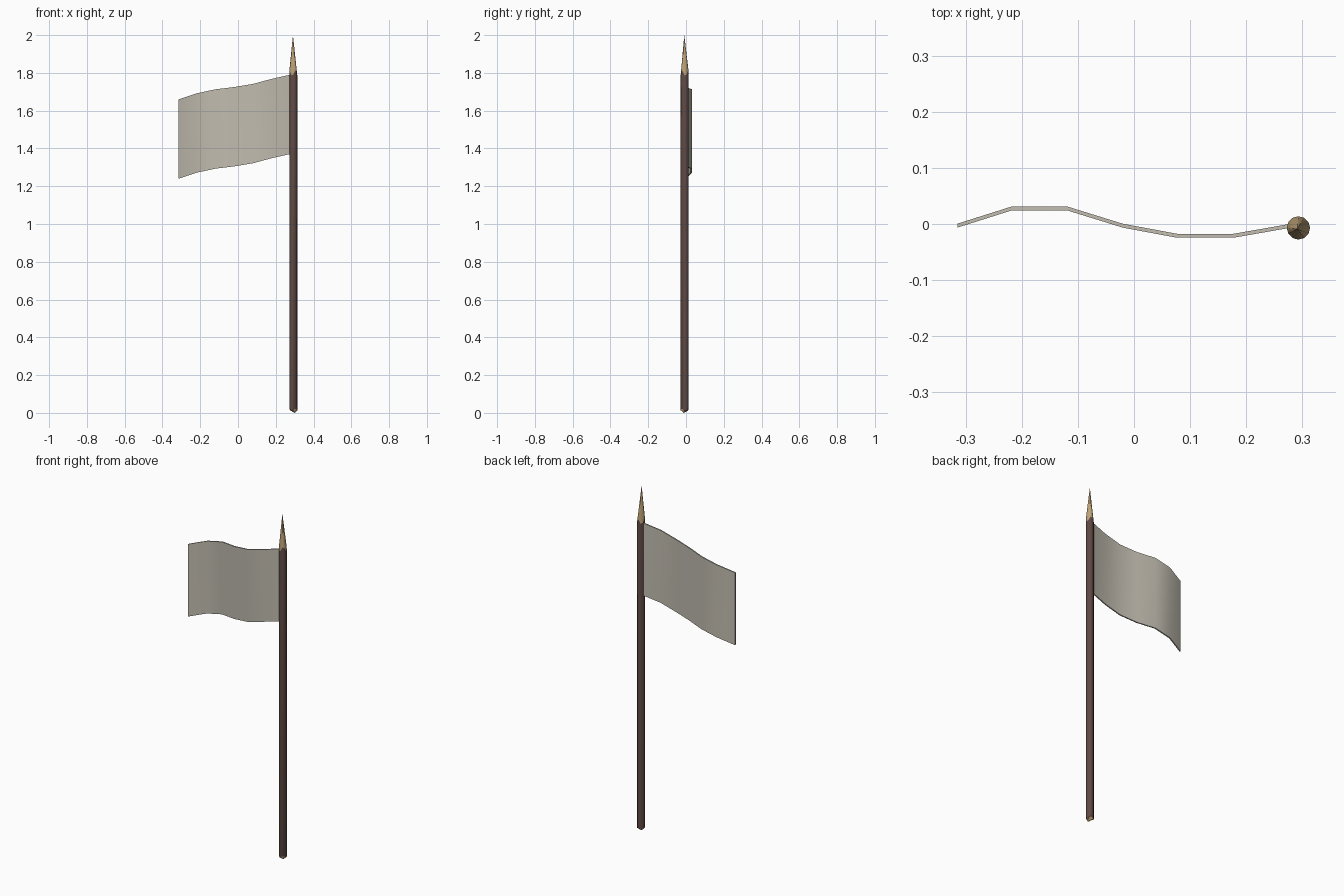
import bpy, bmesh, math

if "Cube" in bpy.data.objects:
    bpy.data.objects.remove(bpy.data.objects["Cube"])


def material(name, rgb):
    m = bpy.data.materials.new(name)
    m.diffuse_color = (*rgb, 1)
    m.use_nodes = True
    m.node_tree.nodes["Principled BSDF"].inputs["Base Color"].default_value = m.diffuse_color
    return m


bark = material("dark bark", (0.115, 0.068, 0.058))
cut_wood = material("cut wood", (0.52, 0.37, 0.19))
cloth = material("grey cloth", (0.53, 0.50, 0.43))


def finish(name, bm, mats, angle):
    bmesh.ops.recalc_face_normals(bm, faces=bm.faces[:])
    me = bpy.data.meshes.new(name)
    bm.to_mesh(me)
    bm.free()
    ob = bpy.data.objects.new(name, me)
    bpy.context.collection.objects.link(ob)
    for m in mats:
        me.materials.append(m)
    bpy.ops.object.select_all(action='DESELECT')
    bpy.context.view_layer.objects.active = ob
    ob.select_set(True)
    bpy.ops.object.shade_smooth_by_angle(angle=math.radians(angle))
    return ob


# Pole: rough-cut stake with a sharpened, unevenly carved point
CX, CY, R, N = 0.293, -0.007, 0.0208, 12
bm = bmesh.new()


def ring(z, wobble):
    out = []
    for i in range(N):
        a = 2 * math.pi * i / N
        out.append(bm.verts.new((CX + R * math.cos(a), CY + R * math.sin(a),
                                 z + wobble * math.cos(a * 3 + 2.6))))
    return out


low, high = ring(0.017, 0.006), ring(1.80, 0.015)
tip = bm.verts.new((CX - 0.002, CY - 0.002, 2.0))
foot = bm.verts.new((CX + 0.008, CY - 0.006, 0.0))
for i in range(N):
    j = (i + 1) % N
    bm.faces.new((low[i], low[j], high[j], high[i]))
    for f in (bm.faces.new((high[i], high[j], tip)),
              bm.faces.new((low[j], low[i], foot))):
        f.material_index = 1
finish("pole", bm, [bark, cut_wood], 35)

# Flag: rippling cloth, each column is (x, y, top height)
columns = [(-0.315, -0.003, 1.66), (-0.217, 0.028, 1.692), (-0.12, 0.028, 1.713),
           (-0.02, -0.003, 1.725), (0.077, -0.021, 1.741), (0.177, -0.021, 1.768),
           (0.280, -0.003, 1.791)]
H, T = 0.42, 0.0035
bm = bmesh.new()
loops = []
for x, y, z in columns:
    loops.append([bm.verts.new(p) for p in ((x, y - T, z), (x, y + T, z),
                                            (x, y + T, z - H), (x, y - T, z - H))])
for a, b in zip(loops, loops[1:]):
    for k in range(4):
        n = (k + 1) % 4
        bm.faces.new((a[k], a[n], b[n], b[k]))
bm.faces.new(loops[0])
bm.faces.new(loops[-1])
finish("flag", bm, [cloth], 35)
